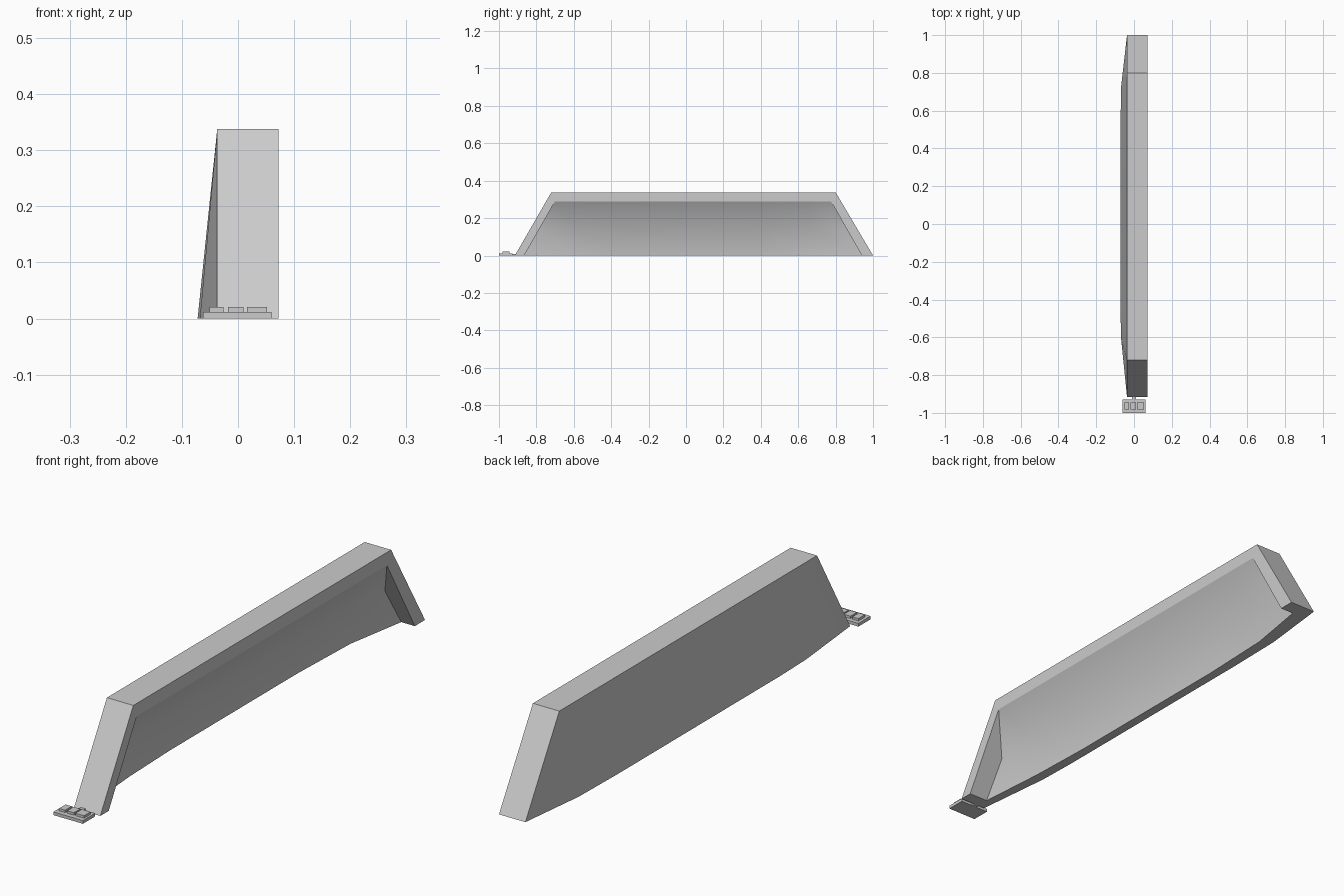
import bpy, bmesh

if "Cube" in bpy.data.objects:
    bpy.data.objects.remove(bpy.data.objects["Cube"])

grey = bpy.data.materials.new("light_grey")
grey.diffuse_color = (0.6, 0.6, 0.6, 1)
grey.use_nodes = True
grey.node_tree.nodes["Principled BSDF"].inputs["Base Color"].default_value = grey.diffuse_color

RIM_X, BACK_X, TOP_Z, OPEN_Z = 0.072, -0.037, 0.338, 0.29


def finish(bm, name):
    bmesh.ops.recalc_face_normals(bm, faces=bm.faces[:])
    me = bpy.data.meshes.new(name)
    bm.to_mesh(me)
    bm.free()
    me.materials.append(grey)
    ob = bpy.data.objects.new(name, me)
    bpy.context.collection.objects.link(ob)
    return ob


def loft(bm, rows):
    """Smooth quads between neighbouring rows of points."""
    for r0, r1 in zip(rows, rows[1:]):
        for i in range(len(r0) - 1):
            f = bm.faces.new((r0[i], r0[i + 1], r1[i + 1], r1[i]))
            f.smooth = True


# Hollow trapezoid cover: solid frame, bulging outer skin, scooped inside
bm = bmesh.new()
V = lambda x, y, z: bm.verts.new((x, y, z))

# outer skin: straight top edge, bowed bottom edge
skin_top = [V(BACK_X, y, TOP_Z) for y in (-0.72, -0.69, -0.58, 0.6, 0.77, 0.80)]
skin_bot = [V(x, y, 0) for x, y in ((BACK_X, -0.915), (-0.068, -0.61), (-0.072, -0.45),
                                    (-0.072, 0.5), (-0.068, 0.73), (BACK_X, 1.0))]
loft(bm, [skin_top, skin_bot])

# scooped inside: (top y, bottom y, depth at half height, depth at bottom)
scoop = [(-0.70, -0.865, 0.085, 0.08), (-0.58, -0.6, 0.085, 0.10),
         (-0.3, -0.35, 0.085, 0.108), (0.4, 0.4, 0.085, 0.108),
         (0.66, 0.7, 0.08, 0.097), (0.775, 0.94, 0.066, 0.056)]
in_top = [V(RIM_X, t, OPEN_Z) for t, b, m, d in scoop]
in_mid = [V(RIM_X - m, (t + b) / 2, OPEN_Z / 2) for t, b, m, d in scoop]
in_bot = [V(RIM_X - d, b, 0) for t, b, m, d in scoop]
loft(bm, [in_top, in_mid, in_bot])

# open-side rim corners
tf, tb = V(RIM_X, -0.72, TOP_Z), V(RIM_X, 0.80, TOP_Z)
bf, bb = V(RIM_X, -0.915, 0), V(RIM_X, 1.0, 0)
of, ob_ = V(RIM_X, -0.865, 0), V(RIM_X, 0.94, 0)
for loop in (
    [bf, tf, in_top[0], of],                              # front post rim
    [tf, tb] + in_top[::-1],                              # top rail rim
    [tb, bb, ob_, in_top[-1]],                            # back post rim
    [in_top[0], in_mid[0], in_bot[0], of],                # post inner sides
    [in_top[-1], in_mid[-1], in_bot[-1], ob_],
    skin_top + [tb, tf],                                  # top
    [skin_top[0], skin_bot[0], bf, tf],                   # sloped ends
    [skin_top[-1], skin_bot[-1], bb, tb],
    skin_bot + [bb, ob_] + in_bot[::-1] + [of, bf],       # underside
):
    bm.faces.new(loop)
finish(bm, "cover_shell")


def box(name, x0, x1, y0, y1, z0, z1):
    b = bmesh.new()
    bmesh.ops.create_cube(b, size=1)
    for v in b.verts:
        v.co = ((x0, x1)[v.co.x > 0], (y0, y1)[v.co.y > 0], (z0, z1)[v.co.z > 0])
    return finish(b, name)


# Small end plate with raised blocks and a joining tab
box("end_plate", -0.062, 0.060, -1.0, -0.928, 0, 0.012)
box("joining_tab", -0.010, 0.010, -0.929, -0.912, 0, 0.009)
for i, (x0, x1) in enumerate(((-0.051, -0.026), (-0.018, 0.010), (0.016, 0.052))):
    box(f"raised_block_{i + 1}", x0, x1, -0.982, -0.944, 0.011, 0.021)
